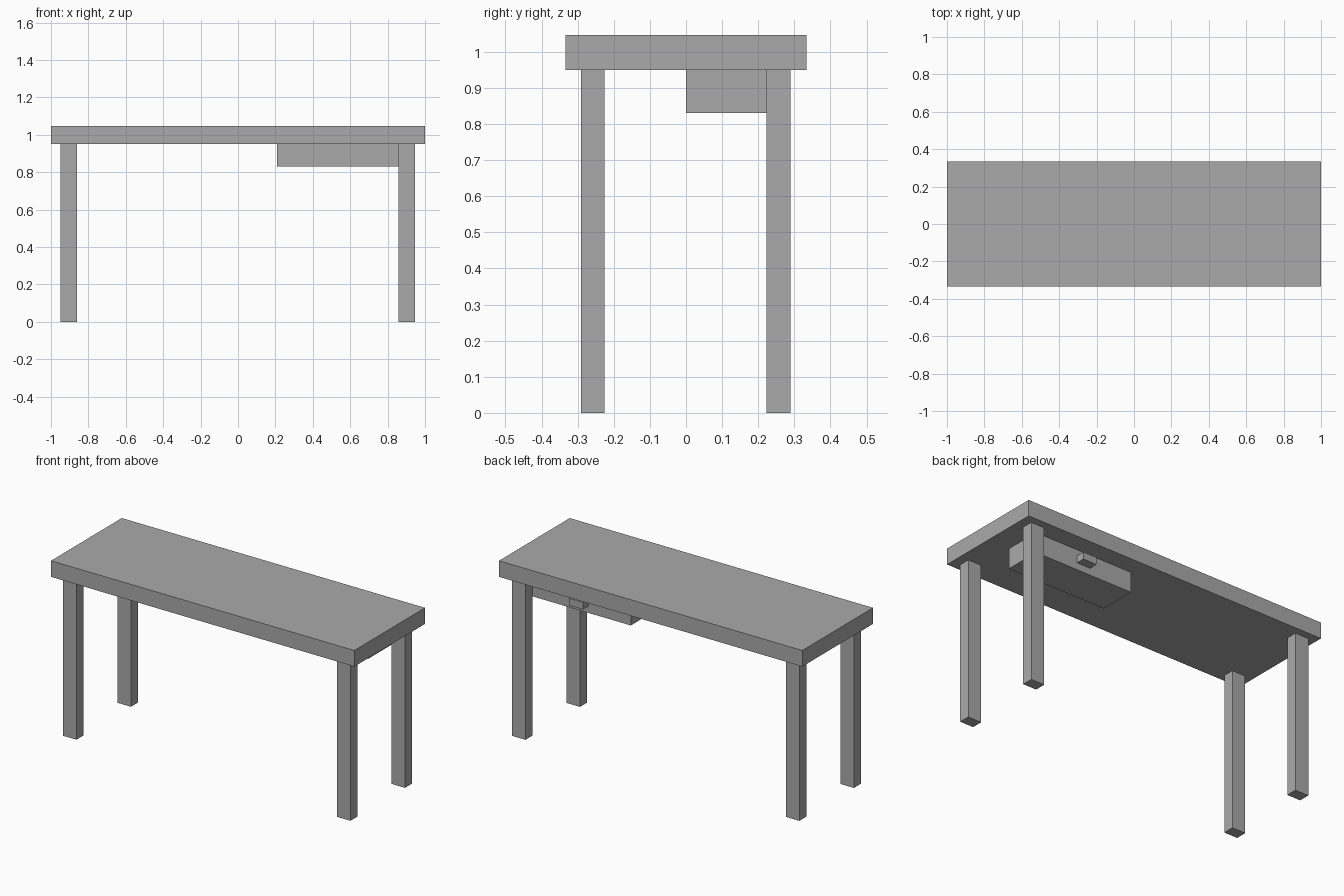
import bpy
import bmesh
from mathutils import Vector

if "Cube" in bpy.data.objects:
    bpy.data.objects.remove(bpy.data.objects["Cube"])

grey = bpy.data.materials.new("plain grey")
grey.diffuse_color = (0.4, 0.4, 0.4, 1)
grey.use_nodes = True
grey.node_tree.nodes["Principled BSDF"].inputs["Base Color"].default_value = grey.diffuse_color


def box(name, low, high):
    """Flat-faced box spanning two opposite corners."""
    low, high = Vector(low), Vector(high)
    centre, size = (low + high) / 2, high - low
    bm = bmesh.new()
    bmesh.ops.create_cube(bm, size=1)
    bmesh.ops.scale(bm, vec=size, verts=bm.verts)
    mesh = bpy.data.meshes.new(name)
    bm.to_mesh(mesh)
    bm.free()
    mesh.materials.append(grey)
    obj = bpy.data.objects.new(name, mesh)
    obj.location = centre
    bpy.context.collection.objects.link(obj)
    return obj


# Thick tabletop slab
box("tabletop", (-1, -0.333, 0.95), (1, 0.333, 1.046))

# Four square legs
for side, x0, x1 in (("left", -0.95, -0.862), ("right", 0.857, 0.945)):
    for end, y0, y1 in (("front", -0.291, -0.225), ("back", 0.223, 0.289)):
        box(f"{end}_{side}_leg", (x0, y0, 0), (x1, y1, 0.95))

# Drawer under the top, opening towards the back
box("drawer", (0.208, 0, 0.83), (0.857, 0.223, 0.95))
box("drawer_handle", (0.487, 0.223, 0.871), (0.578, 0.276, 0.913))
